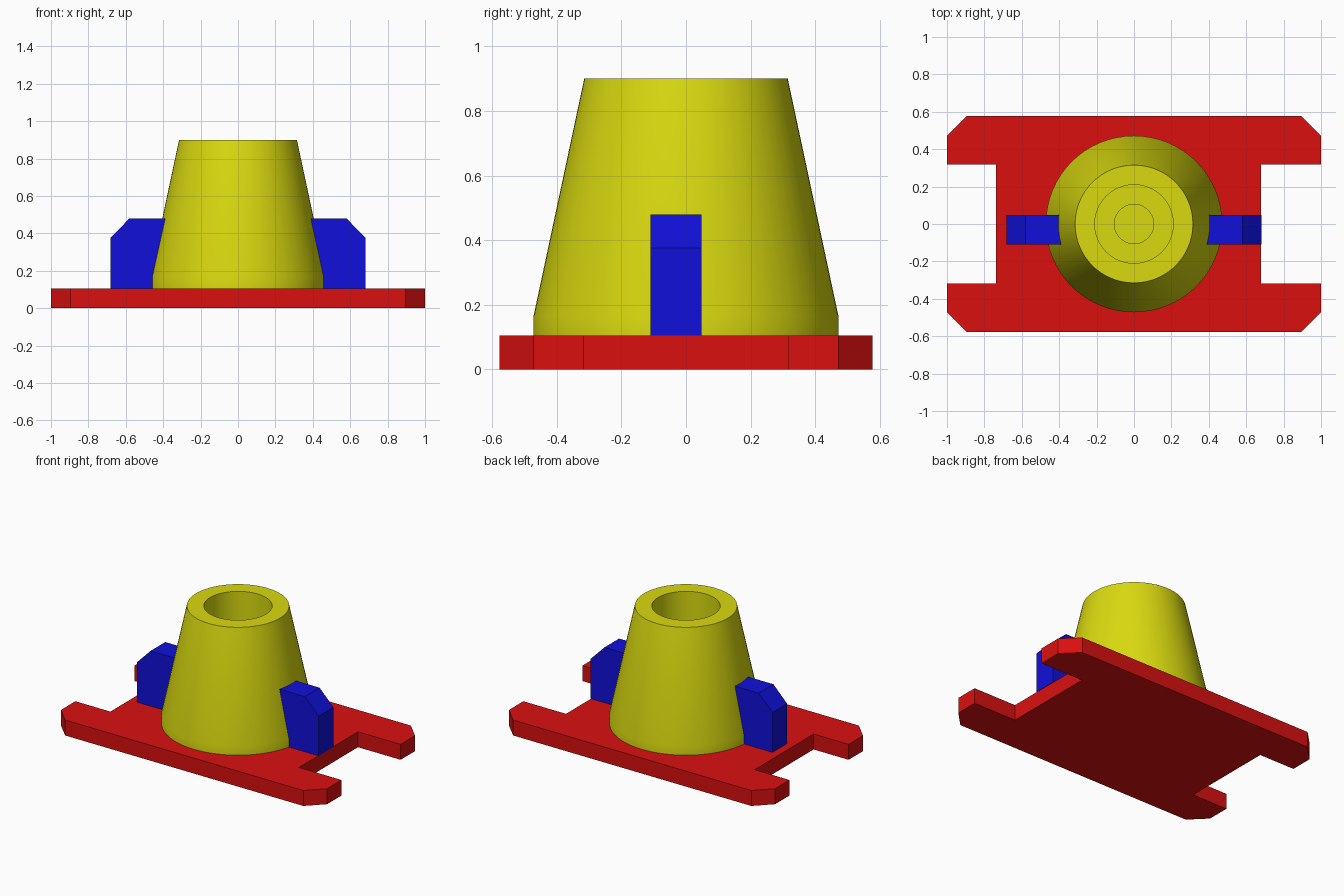
import bpy, bmesh, math

cube = bpy.data.objects.get("Cube")
if cube:
    bpy.data.objects.remove(cube, do_unlink=True)


def material(name, rgb):
    m = bpy.data.materials.new(name)
    m.use_nodes = True
    col = (*rgb, 1.0)
    m.diffuse_color = col
    bsdf = next(n for n in m.node_tree.nodes if n.type == 'BSDF_PRINCIPLED')
    bsdf.inputs["Base Color"].default_value = col
    return m


RED = material("red", (0.70, 0.005, 0.005))
YELLOW = material("yellow", (0.70, 0.70, 0.005))
BLUE = material("blue", (0.005, 0.005, 0.70))


def add_object(name, bm, mat):
    bmesh.ops.recalc_face_normals(bm, faces=bm.faces)
    mesh = bpy.data.meshes.new(name)
    bm.to_mesh(mesh)
    bm.free()
    mesh.materials.append(mat)
    ob = bpy.data.objects.new(name, mesh)
    bpy.context.collection.objects.link(ob)
    return ob


def prism(name, points, offset, mat):
    """Extrude a closed outline of 3D points along offset."""
    bm = bmesh.new()
    face = bm.faces.new([bm.verts.new(p) for p in points])
    ext = bmesh.ops.extrude_face_region(bm, geom=[face])
    moved = [g for g in ext["geom"] if isinstance(g, bmesh.types.BMVert)]
    bmesh.ops.translate(bm, verts=moved, vec=offset)
    return add_object(name, bm, mat)


def lathe(name, profile, segments, mat):
    """Spin a radius/height profile about z and cap both ends."""
    bm = bmesh.new()
    rings = []
    for r, z in profile:
        rings.append([bm.verts.new((r * math.cos(a), r * math.sin(a), z))
                      for a in (2 * math.pi * i / segments for i in range(segments))])
    for low, high in zip(rings, rings[1:]):
        for i in range(segments):
            j = (i + 1) % segments
            bm.faces.new((low[i], low[j], high[j], high[i]))
    bm.faces.new(rings[0])
    bm.faces.new(rings[-1])
    return add_object(name, bm, mat)


# Base plate with chamfered corners and a notch at each end
T = 0.105
outline = [(-0.895, -0.577), (0.895, -0.577), (1, -0.472), (1, -0.317),
           (0.68, -0.317), (0.68, 0.317), (1, 0.317), (1, 0.472),
           (0.895, 0.577), (-0.895, 0.577), (-1, 0.472), (-1, 0.317),
           (-0.737, 0.317), (-0.737, -0.317), (-1, -0.317), (-1, -0.472)]
prism("base_plate", [(x, y, 0) for x, y in outline], (0, 0, T), RED)

# Tapered tower with a stepped bore
tower = lathe("tower", [(0.472, T), (0.472, 0.165), (0.315, 0.9), (0.21, 0.9),
                        (0.21, 0.27), (0.105, 0.27), (0.105, 0.12)], 64, YELLOW)
bpy.context.view_layer.objects.active = tower
tower.select_set(True)
bpy.ops.object.shade_smooth_by_angle(angle=math.radians(30))
tower.select_set(False)

# Side fins, embedded in the tower wall
fin = [(0.36, T), (0.683, T), (0.683, 0.375), (0.58, 0.48), (0.36, 0.48)]
for name, side in (("left_fin", 1), ("right_fin", -1)):
    prism(name, [(side * x, -0.11, z) for x, z in fin], (0, 0.158, 0), BLUE)
